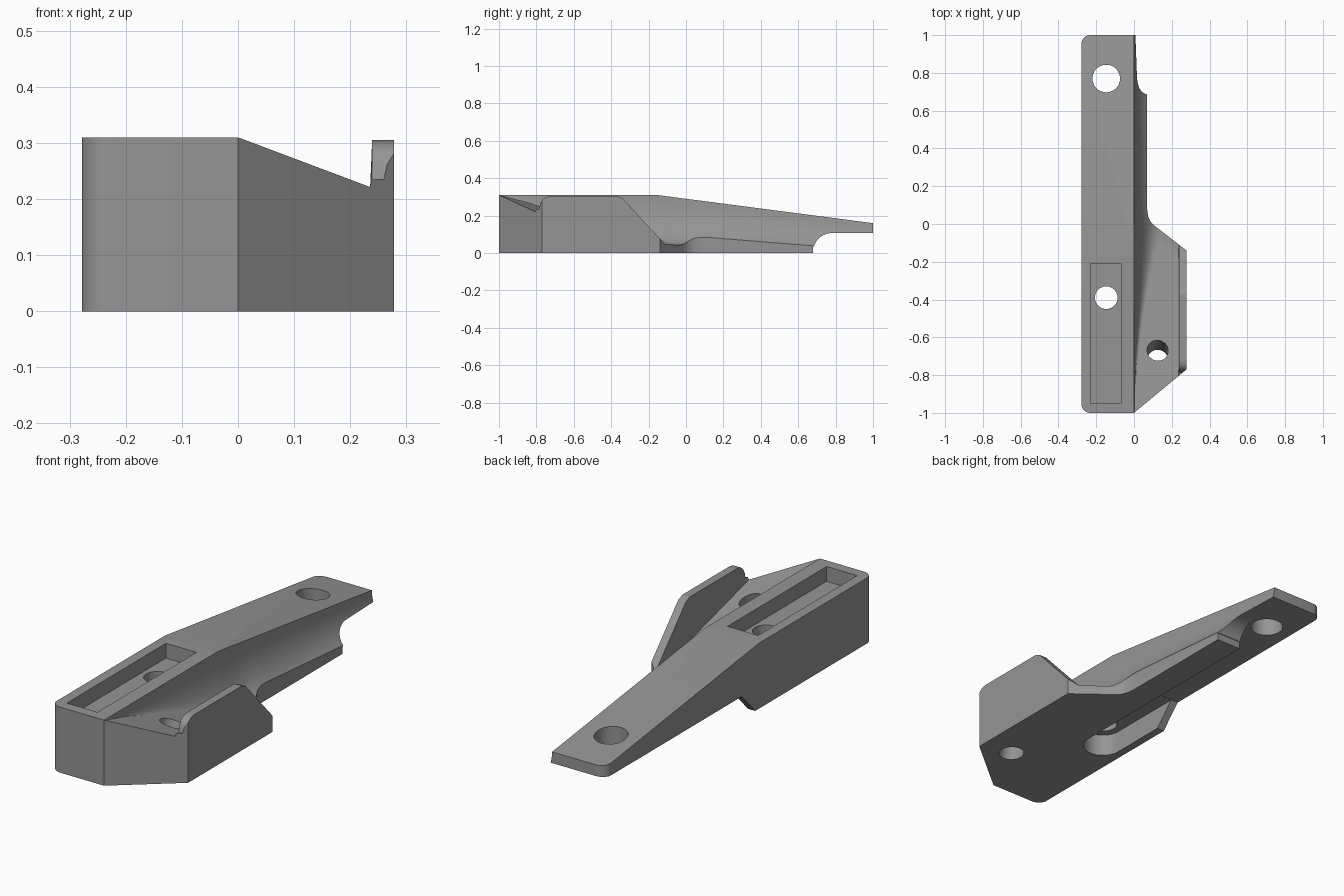
import bpy, bmesh, math
from mathutils import Matrix, Vector

if "Cube" in bpy.data.objects:
    bpy.data.objects.remove(bpy.data.objects["Cube"])

grey = bpy.data.materials.new("plain_grey")
grey.diffuse_color = (0.30, 0.30, 0.30, 1)
grey.use_nodes = True
grey.node_tree.nodes["Principled BSDF"].inputs["Base Color"].default_value = grey.diffuse_color


def finish(bm, name):
    bmesh.ops.recalc_face_normals(bm, faces=bm.faces)
    me = bpy.data.meshes.new(name)
    bm.to_mesh(me)
    bm.free()
    ob = bpy.data.objects.new(name, me)
    bpy.context.collection.objects.link(ob)
    me.materials.append(grey)
    return ob


def prism(name, pts, lo, hi, axis="z"):
    """Extrude an (x, y) outline along z, or a (y, z) outline along x."""
    bm = bmesh.new()
    place = (lambda p, t: (p[0], p[1], t)) if axis == "z" else (lambda p, t: (t, p[0], p[1]))
    face = bm.faces.new([bm.verts.new(place(p, lo)) for p in pts])
    ext = bmesh.ops.extrude_face_region(bm, geom=[face])
    verts = [v for v in ext["geom"] if isinstance(v, bmesh.types.BMVert)]
    bmesh.ops.translate(bm, verts=verts, vec=Vector(place((0, 0), hi - lo)))
    return finish(bm, name)


def rod(name, centre, radius, axis=(0, 0, 1)):
    bm = bmesh.new()
    turn = Vector(axis).to_track_quat("Z", "Y").to_matrix().to_4x4()
    bmesh.ops.create_cone(bm, cap_ends=True, segments=48, radius1=radius, radius2=radius,
                          depth=1.4, matrix=Matrix.Translation(centre) @ turn)
    return finish(bm, name)


def arc(cx, cy, r, a0, a1, n=8):
    return [(cx + r * math.cos(math.radians(a0 + (a1 - a0) * i / n)),
             cy + r * math.sin(math.radians(a0 + (a1 - a0) * i / n))) for i in range(n + 1)]


def lerp_table(table, y):
    for (a, za), (b, zb) in zip(table, table[1:]):
        if a <= y <= b:
            return za + (zb - za) * (y - a) / (b - a)
    return table[0][1] if y < table[0][0] else table[-1][1]


# Heights of the spine, shelf floor and outer lip along the length
TOP = [(-1.2, 0.31), (-0.15, 0.31), (1.0, 0.16), (1.2, 0.134)]
LIP = [(-0.812, 0.0), (-0.81, 0.235), (-0.785, 0.235), (-0.78, 0.262), (-0.768, 0.285),
       (-0.75, 0.299), (-0.725, 0.305), (-0.37, 0.305), (-0.34, 0.293), (-0.11, 0.045),
       (-0.10, 0.0)]
SHELF = [(-0.1, 0.045), (0.05, 0.043), (0.68, 0.0), (1.2, -0.03)]


def shelf_height(x, y):
    """Sloping shelf with a cove that widens along the spine."""
    floor = max(0.31 - 0.27 * (y + 1) - 0.153 * x, lerp_table(SHELF, y))
    width = min(0.17, max(0.004, 0.1 * (max(0, y + 0.97) / 0.77) ** 1.6))
    rise = lerp_table(TOP, y) - floor
    u = max(0.0, 1 - max(x, 0) / width)
    return floor + rise * (1 - math.sqrt(max(0.0, 1 - u * u)))


def shelf_cutter():
    xs = [-0.004, 0.0] + [0.17 * (i / 22) ** 1.7 for i in range(1, 23)] + [0.2, 0.235, 0.239, 0.4]
    ys = sorted({round(-1.1 + 0.04 * i, 4) for i in range(56)} | {p[0] for p in LIP} | {-0.15})
    bm = bmesh.new()
    low, high = [], []
    for x in xs:
        heights = []
        for y in ys:
            z = lerp_table(TOP, y) + 0.02 if x < 0 else shelf_height(x, y)
            if x > 0.236:
                z = max(z, lerp_table(LIP, y))
            heights.append(z)
        low.append([bm.verts.new((x, y, z)) for y, z in zip(ys, heights)])
        high.append([bm.verts.new((x, y, 0.6)) for y in ys])
    nx, ny = len(xs), len(ys)
    for g in (low, high):
        for i in range(nx - 1):
            for j in range(ny - 1):
                a, b, c, d = g[i][j], g[i + 1][j], g[i + 1][j + 1], g[i][j + 1]
                bm.faces.new((a, b, c))
                bm.faces.new((a, c, d))
    for i in range(nx - 1):
        for j in (0, ny - 1):
            bm.faces.new((low[i][j], low[i + 1][j], high[i + 1][j], high[i][j]))
    for j in range(ny - 1):
        for i in (0, nx - 1):
            bm.faces.new((low[i][j], low[i][j + 1], high[i][j + 1], high[i][j]))
    return finish(bm, "shelf_cutter")


# Bracket block from its plan outline
outline = (arc(-0.23, -0.95, 0.05, 180, 270) + [(0.0, -1.0), (0.278, -0.77), (0.278, -0.14), (0.11, -0.01)]
           + [(0.088, 0.012), (0.075, 0.04), (0.07, 0.075), (0.07, 1.0)] + arc(-0.23, 0.95, 0.05, 90, 180))
outline = [(max(x, -0.278), y) for x, y in outline]
bracket = prism("bracket_body", outline, 0, 0.31)

# Slot under the middle hole, open towards the tongue
slot = [(-0.06, 0.1)] + [(-0.24, 0.1)] + arc(-0.15, -0.40, 0.09, 180, 360, 16)

cutters = [
    prism("tongue_slope", [(-0.15, 0.31), (1.1, 0.147), (1.1, 0.5), (-0.15, 0.5)], -0.5, 0.5, "x"),
    shelf_cutter(),
    prism("tongue_underside", [(0.68, -0.1), (0.68, 0.035)] + arc(0.78, 0.007, 0.1, 164, 90)
          + [(1.1, 0.107), (1.1, -0.1)], -0.5, 0.5, "x"),
    prism("side_recess", [(-0.22, -0.1), (-0.12, 0.0), (-0.02, 0.1065), (1.1, 0.1065), (1.1, -0.1)],
          -0.5, -0.06, "x"),
    prism("bottom_slot", slot, -0.1, 0.106),
    prism("top_pocket", [(-0.23, -0.95), (-0.07, -0.95), (-0.07, -0.21), (-0.23, -0.21)], 0.24, 0.5),
    rod("tongue_hole", (-0.147, 0.77, 0.1), 0.073),
    rod("middle_hole", (-0.147, -0.39, 0.1), 0.06),
    rod("shelf_hole", (0.125, -0.67, 0.2), 0.056, (0, 0.27, 1)),
]

for cutter in cutters:
    mod = bracket.modifiers.new(cutter.name, "BOOLEAN")
    mod.operation, mod.solver, mod.object = "DIFFERENCE", "EXACT", cutter
    cutter.hide_render = True

# Bake the cuts, then drop the cutters
bpy.context.view_layer.objects.active = bracket
bracket.select_set(True)
for mod in list(bracket.modifiers):
    bpy.ops.object.modifier_apply(modifier=mod.name)
for cutter in cutters:
    bpy.data.objects.remove(cutter, do_unlink=True)
bpy.ops.object.select_all(action="DESELECT")
bracket.select_set(True)
bpy.ops.object.shade_smooth_by_angle(angle=math.radians(25))
